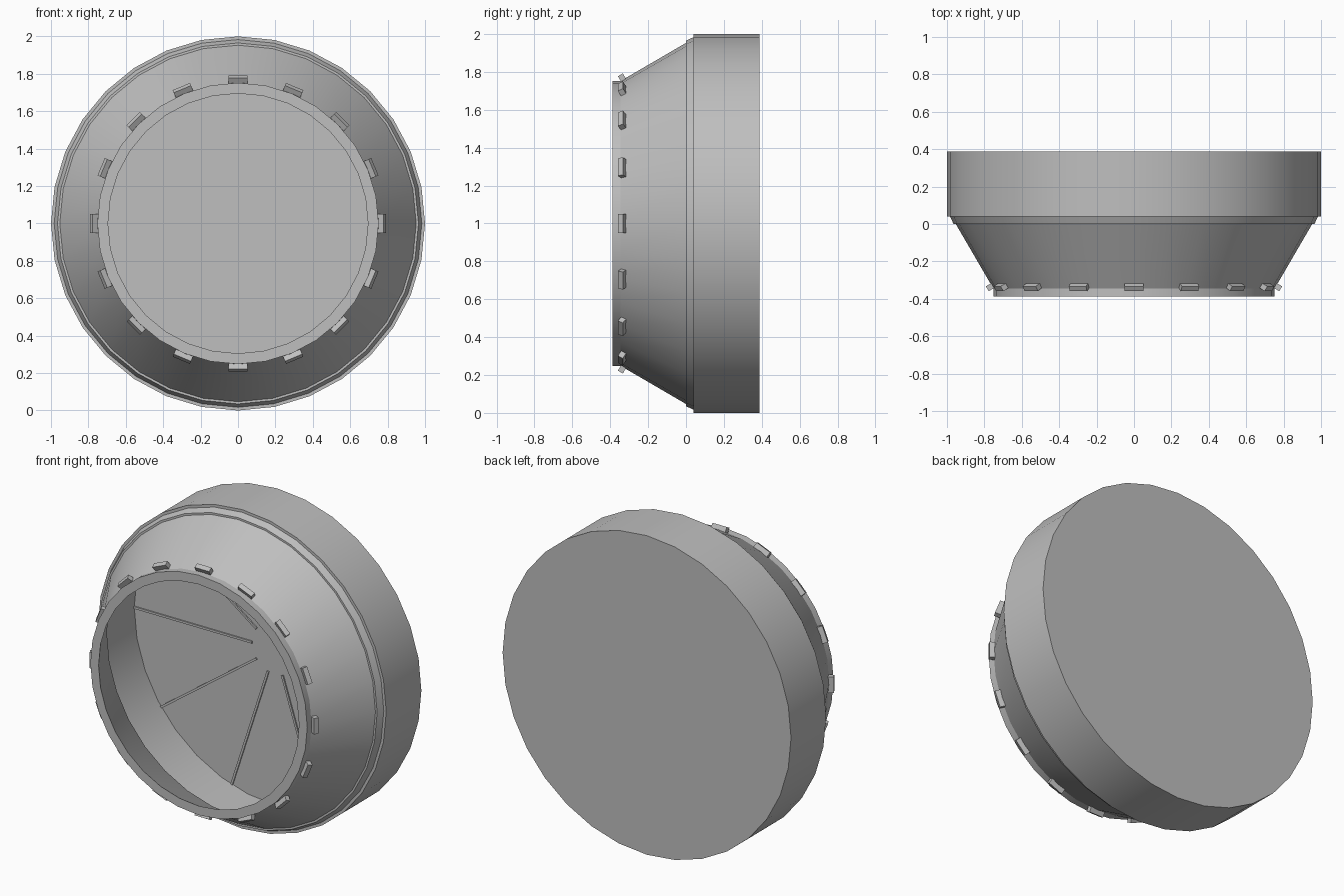
import bpy, bmesh
from math import radians, tau
from mathutils import Matrix, Vector

cube = bpy.data.objects.get("Cube")
if cube:
    bpy.data.objects.remove(cube, do_unlink=True)

grey = bpy.data.materials.new("plain grey")
grey.use_nodes = True
COLOR = (0.52, 0.52, 0.52, 1)
grey.diffuse_color = COLOR
grey.node_tree.nodes["Principled BSDF"].inputs["Base Color"].default_value = COLOR

CENTER = Vector((0, 0, 1))


def finish(bm, name, smooth=False):
    """Turn a bmesh into a named, coloured object."""
    bmesh.ops.recalc_face_normals(bm, faces=bm.faces)
    mesh = bpy.data.meshes.new(name)
    bm.to_mesh(mesh)
    bm.free()
    mesh.materials.append(grey)
    obj = bpy.data.objects.new(name, mesh)
    bpy.context.collection.objects.link(obj)
    if smooth:
        bpy.ops.object.select_all(action="DESELECT")
        obj.select_set(True)
        bpy.context.view_layer.objects.active = obj
        bpy.ops.object.shade_smooth_by_angle(angle=radians(20))
    return obj


def lathe(name, profile, steps=32):
    """Spin (radius, y) points around the front-to-back axis."""
    bm = bmesh.new()
    verts = [bm.verts.new((r, y, CENTER.z)) for r, y in profile]
    edges = [bm.edges.new(pair) for pair in zip(verts, verts[1:])]
    bmesh.ops.spin(bm, geom=verts + edges, cent=CENTER, axis=(0, 1, 0),
                   angle=tau, steps=steps, use_merge=True)
    bmesh.ops.remove_doubles(bm, verts=bm.verts, dist=0.0001)
    return finish(bm, name, smooth=True)


def box_ring(name, count, local, size):
    """Repeat a box around the front-to-back axis."""
    bm = bmesh.new()
    for i in range(count):
        turn = Matrix.Translation(CENTER) @ Matrix.Rotation(tau * i / count, 4, "Y")
        bmesh.ops.create_cube(bm, size=1,
                              matrix=turn @ local @ Matrix.Diagonal((*size, 1)))
    return finish(bm, name)


# Hollow housing: back plate, drum, stepped collar, cone, front rim, inner walls
lathe("housing", [
    (0, 0.388), (1, 0.388), (1, 0.04), (0.983, 0.04),
    (0.965, 0), (0.953, 0), (0.752, -0.345), (0.752, -0.388),
    (0.695, -0.388), (0.91, 0), (0.98, 0.04), (0.98, 0.372), (0, 0.372),
])

# Thin ribs radiating over the inner floor
box_ring("floor_ribs", 10, Matrix.Translation((0.57, 0.37, 0)), (0.82, 0.012, 0.014))

# Small tabs standing square to the cone behind the rim
tab_pose = Matrix.Translation((0, -0.335, 0.765)) @ Matrix.Rotation(radians(30), 4, "X")
box_ring("rim_tabs", 16, tab_pose, (0.1, 0.03, 0.045))
